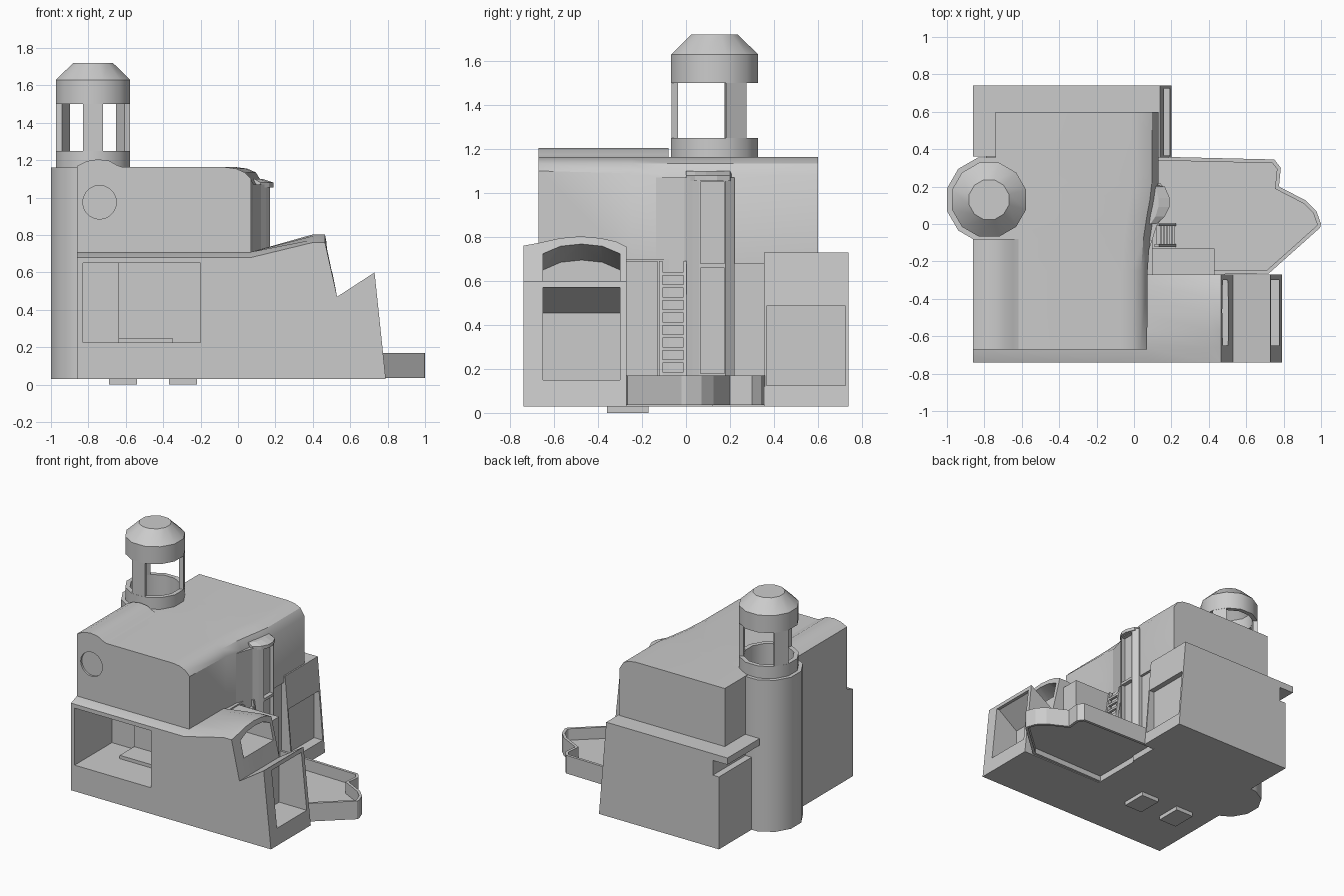
import bpy, bmesh
from math import sin, cos, pi, radians

if "Cube" in bpy.data.objects:
    bpy.data.objects.remove(bpy.data.objects["Cube"])


def finish(name, bm):
    bmesh.ops.recalc_face_normals(bm, faces=bm.faces)
    me = bpy.data.meshes.new(name)
    bm.to_mesh(me)
    bm.free()
    ob = bpy.data.objects.new(name, me)
    bpy.context.collection.objects.link(ob)
    return ob


def loft(name, sections):
    """Closed solid through matching rings of 3D points."""
    bm = bmesh.new()
    rings = [[bm.verts.new(p) for p in s] for s in sections]
    n = len(rings[0])
    for a, b in zip(rings, rings[1:]):
        for i in range(n):
            j = (i + 1) % n
            bm.faces.new((a[i], a[j], b[j], b[i]))
    bm.faces.new(rings[0])
    bm.faces.new(rings[-1])
    return finish(name, bm)


def prism_y(name, pts, y0, y1):
    return loft(name, [[(x, y, z) for x, z in pts] for y in (y0, y1)])


def prism_z(name, pts, z0, z1):
    return loft(name, [[(x, y, z) for x, y in pts] for z in (z0, z1)])


def box(name, x0, x1, y0, y1, z0, z1):
    return prism_z(name, [(x0, y0), (x1, y0), (x1, y1), (x0, y1)], z0, z1)


def cut(ob, cutter):
    cutter.hide_render = True
    m = ob.modifiers.new("cut", "BOOLEAN")
    m.operation, m.solver, m.object = "DIFFERENCE", "EXACT", cutter
    bpy.context.view_layer.objects.active = ob
    bpy.ops.object.modifier_apply(modifier=m.name)
    bpy.data.objects.remove(cutter)


def smooth(*obs):
    bpy.ops.object.select_all(action="DESELECT")
    for ob in obs:
        ob.select_set(True)
    bpy.context.view_layer.objects.active = obs[0]
    bpy.ops.object.shade_smooth_by_angle(angle=radians(33))


# Front wing with arched hood and jutting nose
sections = []
for y, ledge, hood in [(-.74, .68, .76), (-.66, .71, .775), (-.57, .71, .795), (-.48, .71, .803),
                       (-.39, .71, .795), (-.32, .71, .78), (-.27, .71, .755)]:
    prof = [(-.86, .03), (.79, .03), (.73, .60), (.53, .47), (.465, hood),
            (.40, hood), (.07, ledge), (-.86, ledge)]
    sections.append([(x, y, z) for x, z in prof])
wing = loft("front_wing", sections)
cut(wing, box("window_cut", -.83, -.20, -.9, -.30, .225, .65))
cut(wing, prism_y("nose_cut", [(.55, .15), (.9, .15), (.9, .57), (.71, .57), (.55, .455)],
                  -.65, -.30))
arch = [(-.65, 0), (-.57, .035), (-.475, .045), (-.38, .035), (-.30, 0)]
cut(wing, loft("hood_cut", [[(x, -.65, .6), *[(x, y, zt + dz) for y, dz in arch], (x, -.30, .6)]
                            for x, zt in ((.22, .65), (.60, .76))]))
box("window_step", -.64, -.35, -.48, -.29, .22, .25)
box("window_panel", -.64, -.19, -.31, -.29, .22, .66)

# Lower body and rear block
box("lower_core", -.86, .10, -.28, .13, .03, .70)
box("lower_side", -.74, .11, .12, .37, .03, .70)
rear = prism_y("rear_block", [(-.79, .03), (.20, .03), (.14, .73), (-.74, .73),
                              (-.74, .57), (-.79, .57)], .355, .74)
cut(rear, box("rear_window_cut", .12, .4, .365, .725, .125, .485))
box("rear_shelf", -.86, -.73, .36, .74, .68, .73)
box("side_step", .08, .43, -.28, -.13, .085, .69)

# Upper storey with rounded right roof edge
sections = []
for y, xl, xr, zr in [(-.67, -.86, .07, 1.10), (-.25, -.86, .073, 1.09), (-.08, -.86, .085, 1.07),
                      (.05, -.86, .105, 1.07), (.13, -.74, .12, 1.075), (.22, -.74, .13, 1.08),
                      (.60, -.74, .13, 1.08)]:
    prof = [(xl, .68), (xl, 1.163), (xr - .14, 1.163), (xr - .08, 1.155),
            (xr - .035, 1.135), (xr, zr), (xr, .68)]
    sections.append([(x, y, z) for x, z in prof])
upper = loft("upper_storey", sections)
roundel = [(-.74 + .09 * cos(i * pi / 10), .975 + .09 * sin(i * pi / 10)) for i in range(20)]
cut(upper, prism_y("roundel_cut", roundel, -.8, -.655))
roll = prism_y("roof_roll", [(-.86, 1.1), (-.86, 1.17), (-.81, 1.195), (-.75, 1.205),
                             (-.69, 1.198), (-.65, 1.175), (-.61, 1.16), (-.61, 1.1)], -.67, -.08)

# Entrance bay with angled flank, two recessed panels and a canopy
prism_z("bay_flank", [(.03, -.14), (.08, -.14), (.125, 0), (.03, 0)], .085, 1.07)
bay_pts = [(.03, -.01), (.12, -.01), (.15, .03), (.17, .06), (.17, .18), (.14, .22), (.03, .22)]
bay = prism_z("entrance_bay", bay_pts, .085, 1.07)
for z0, z1 in ((.18, .66), (.68, 1.05)):
    cut(bay, box("panel_cut", .14, .3, .065, .175, z0, z1))
canopy_pts = [(.05, 0), (.12, 0), (.165, .04), (.19, .09), (.19, .14), (.165, .20), (.05, .22)]
loft("bay_canopy", [[(x, y, 1.055) for x, y in canopy_pts], [(x, y, 1.08) for x, y in canopy_pts],
                    [(.04 + (x - .04) * .6, y, 1.10) for x, y in canopy_pts]])

# Leaning ladder
for y in (-.115, -.005):
    prism_y("ladder_rail", [(.20, .08), (.225, .08), (.135, .69), (.11, .69)], y - .007, y + .007)
for i in range(10):
    z = .12 + i * .057
    x = .213 - (z - .07) * .145
    box("ladder_rung", x - .01, x + .01, -.12, 0, z - .008, z + .008)

# Low walled terrace, hollow above and below its floor
terrace_pts = [(.08, -.275), (.72, -.265), (.995, -.02), (1, 0), (.975, .07), (.92, .125),
               (.775, .20), (.785, .30), (.75, .345), (.2, .358), (.08, .36)]
bm = bmesh.new()
base = bm.faces.new([bm.verts.new((x, y, .035)) for x, y in terrace_pts])
ext = bmesh.ops.extrude_face_region(bm, geom=[base], use_keep_orig=True)
top = [g for g in ext["geom"] if isinstance(g, bmesh.types.BMFace)][0]
bmesh.ops.translate(bm, verts=top.verts, vec=(0, 0, .135))
bmesh.ops.recalc_face_normals(bm, faces=bm.faces)
for face, dz in ((top, -.085), (base, .04)):
    bmesh.ops.inset_region(bm, faces=[face], thickness=.02, use_even_offset=True)
    floor = bmesh.ops.extrude_discrete_faces(bm, faces=[face])["faces"][0]
    bmesh.ops.translate(bm, verts=floor.verts, vec=(0, 0, dz))
finish("terrace", bm)

# Round tower: column, ring, three posts, domed cap
CX, CY = -.775, .13


def ring(r, z, a0=15, n=12, step=30):
    return [(CX + r * cos(radians(a0 + step * i)), CY + r * sin(radians(a0 + step * i)), z)
            for i in range(n)]


column = loft("tower_column", [ring(.233, .03), ring(.233, 1.16)])
collar = loft("tower_collar", [ring(.205, 1.10), ring(.205, 1.25)])
for ob in (column, collar, upper):
    cut(ob, loft("shaft_cut", [ring(.172, .85), ring(.172, 1.4)]))
for a in (30, 150, 270):
    loft("tower_post", [ring(.204, z, a - 15, 2) + ring(.173, z, a + 15, 2, -30)
                        for z in (1.24, 1.52)])
cap = loft("tower_cap", [ring(.205, 1.50), ring(.205, 1.63), ring(.11, 1.72)])
cut(cap, loft("cap_cut", [ring(.172, 1.4), ring(.172, 1.61), ring(.10, 1.69)]))
smooth(column, collar, cap, upper, roll, wing)

# Feet under the body
for x in (-.69, -.37):
    box("foot", x, x + .15, -.36, -.17, 0, .04)
